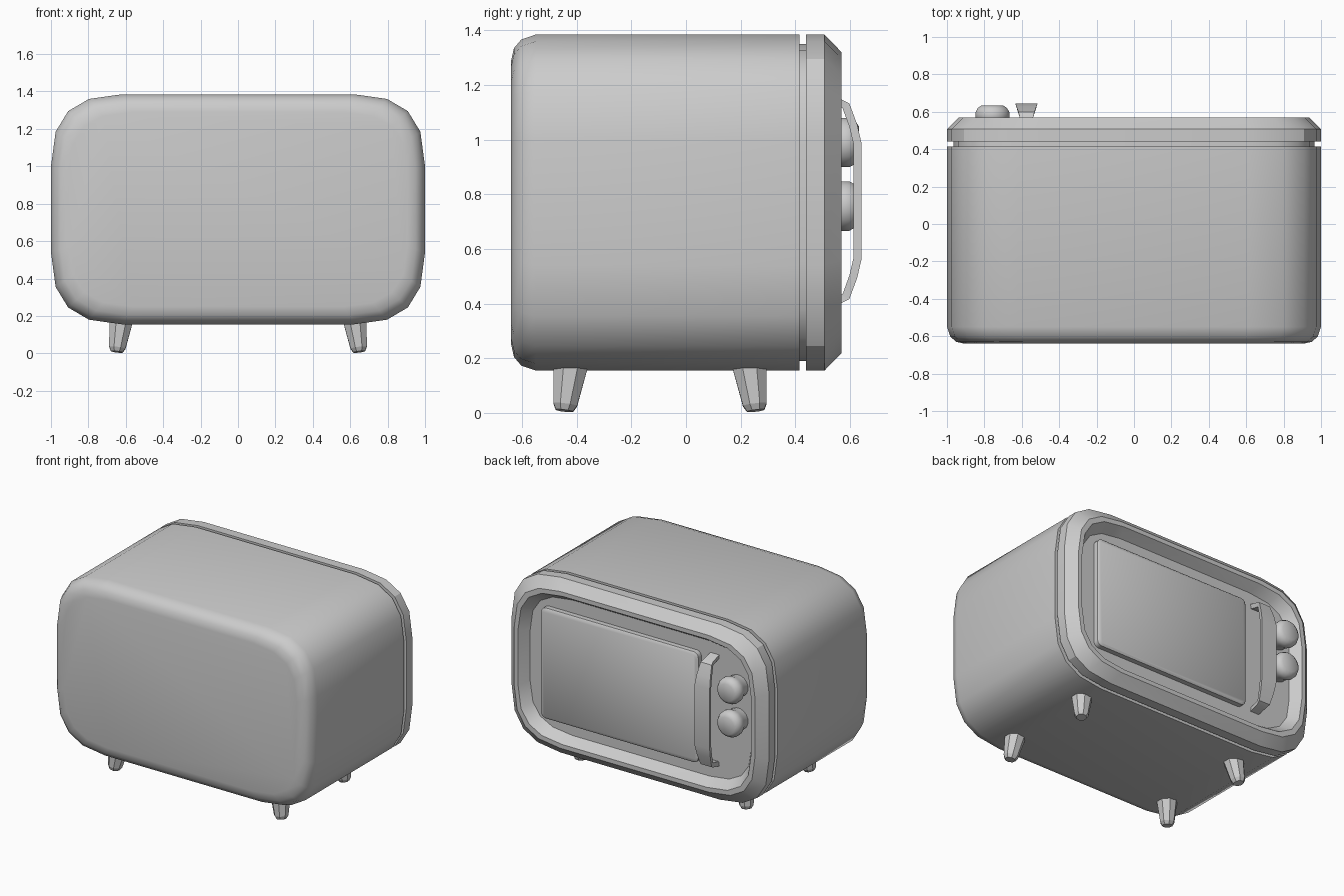
import bpy, bmesh, math
from mathutils import Vector

if "Cube" in bpy.data.objects:
    bpy.data.objects.remove(bpy.data.objects["Cube"])

ZC = 0.77  # height of the housing centre


def loft(name, rings, cap_start=True, cap_end=True, angle=35):
    """Skin a list of equal-length point rings into one object."""
    bm = bmesh.new()
    vs = [[bm.verts.new(p) for p in r] for r in rings]
    n = len(vs[0])
    for a, b in zip(vs, vs[1:]):
        for i in range(n):
            j = (i + 1) % n
            bm.faces.new((a[i], a[j], b[j], b[i]))
    if cap_start:
        bm.faces.new(vs[0][::-1])
    if cap_end:
        bm.faces.new(vs[-1])
    bmesh.ops.recalc_face_normals(bm, faces=bm.faces)
    me = bpy.data.meshes.new(name)
    bm.to_mesh(me)
    bm.free()
    ob = bpy.data.objects.new(name, me)
    bpy.context.collection.objects.link(ob)
    bpy.ops.object.select_all(action='DESELECT')
    ob.select_set(True)
    bpy.context.view_layer.objects.active = ob
    bpy.ops.object.shade_smooth_by_angle(angle=math.radians(angle))
    return ob


def outline(y, inset):
    """Soft rounded-rectangle outline of the housing at depth y."""
    q = [(1.0, 0.23), (0.975, 0.415), (0.908, 0.525), (0.797, 0.59), (0.62, 0.615)]
    pts = q + [(-x, z) for x, z in q[::-1]]
    pts += [(-x, -z) for x, z in pts]
    sx, sz = 1 - inset, (0.615 - inset) / 0.615
    return [(x * sx, y, ZC + z * sz) for x, z in pts]


def circle(centre, r, n, axis):
    pts = []
    for i in range(n):
        a = 2 * math.pi * (i + 0.5) / n
        c, s = r * math.cos(a), r * math.sin(a)
        off = Vector((c, s, 0)) if axis == 'Z' else Vector((c, 0, s))
        pts.append(Vector(centre) + off)
    return pts


# Main housing with rounded closed end and recessed neck at the door side
loft("housing", [outline(y, d) for y, d in (
    (-0.64, 0.095), (-0.63, 0.05), (-0.603, 0.018), (-0.55, 0),
    (0.415, 0), (0.415, 0.035), (0.46, 0.035))], cap_end=False)

# Door-side bezel with chamfer, lip and recessed panel
loft("bezel", [outline(y, d) for y, d in (
    (0.44, 0.03), (0.44, 0), (0.507, 0), (0.57, 0.065), (0.57, 0.095),
    (0.50, 0.14))], cap_start=False, angle=28)


# Raised door window slab with small rounded corners
def slab(y, d):
    x0, x1, z0, z1, r = -0.47 + d, 0.75 - d, 0.38 + d, 1.155 - d, 0.035
    pts = []
    for k, (cx, cz) in enumerate(((x1 - r, z1 - r), (x0 + r, z1 - r),
                                  (x0 + r, z0 + r), (x1 - r, z0 + r))):
        for s in range(4):
            a = math.pi / 2 * (k + s / 3)
            pts.append((cx + r * math.cos(a), y, cz + r * math.sin(a)))
    return pts


loft("door_window", [slab(0.49, 0), slab(0.535, 0), slab(0.545, 0.012)],
     cap_start=False)

# Bowed handle: strip that is widest at mid height
half = [(0.50, 0.390, 0.034), (0.57, 0.372, 0.036), (0.598, 0.358, 0.043),
        (0.627, 0.28, 0.053), (0.643, 0.21, 0.059)]
path = half + [(y, -z, w) for y, z, w in half[::-1]]
rings = []
for i, (y, z, w) in enumerate(path):
    a, b = path[max(i - 1, 0)], path[min(i + 1, len(path) - 1)]
    t = Vector((0, b[0] - a[0], b[1] - a[1])).normalized()
    inward = Vector((0, t.z, -t.y)) * 0.03
    p = Vector((-0.575, y, ZC + z + 0.005))
    wx = Vector((w, 0, 0))
    rings.append([p - wx, p + wx, p + wx * 0.85 + inward, p - wx * 0.85 + inward])
loft("handle", rings)

# Two control knobs
for name, z in (("upper_knob", 0.99), ("lower_knob", 0.757)):
    loft(name, [circle((-0.757, y, z), r, 16, 'Y') for y, r in (
        (0.49, 0.075), (0.545, 0.08), (0.57, 0.092), (0.598, 0.092),
        (0.62, 0.08), (0.633, 0.06))], cap_start=False)

# Four splayed tapered feet
for sx, side in ((-1, "left"), (1, "right")):
    for yc, sy, end in ((-0.095, -1, "front"), (-0.095, 1, "back")):
        rows = []
        for z, r, out in ((0.22, 0.076, 0.0), (0.03, 0.047, 0.027), (0.008, 0.034, 0.03)):
            ring = circle((sx * (0.618 + out), yc + sy * (0.32 + out), z), r, 8, 'Z')
            for p in ring:  # tilt the sole with the splay
                if z < 0.1:
                    p.z += 0.12 * (sx * (p.x - sx * (0.618 + out))
                                   + sy * (p.y - yc - sy * (0.32 + out)))
            rows.append(ring)
        loft(f"{end}_{side}_foot", rows, angle=20)
